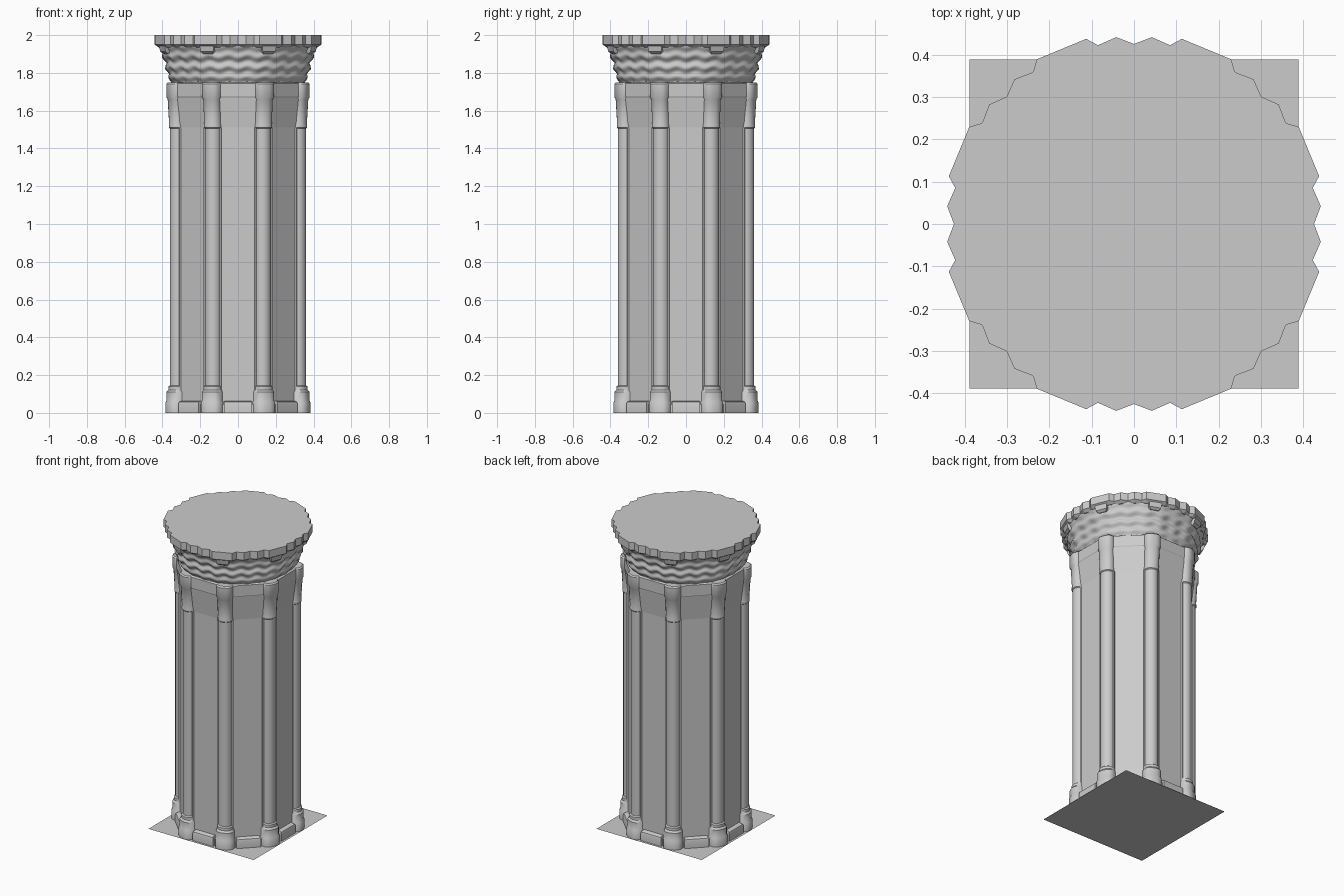
import bpy, bmesh, math

if "Cube" in bpy.data.objects:
    bpy.data.objects.remove(bpy.data.objects["Cube"])

stone = bpy.data.materials.new("grey stone")
stone.diffuse_color = (0.6, 0.6, 0.6, 1)
stone.use_nodes = True
stone.node_tree.nodes["Principled BSDF"].inputs["Base Color"].default_value = stone.diffuse_color
T8 = math.pi / 4


def finish(name, bm, angle=35):
    bmesh.ops.recalc_face_normals(bm, faces=bm.faces)
    me = bpy.data.meshes.new(name)
    bm.to_mesh(me)
    bm.free()
    me.materials.append(stone)
    ob = bpy.data.objects.new(name, me)
    bpy.context.collection.objects.link(ob)
    bpy.context.view_layer.objects.active = ob
    ob.select_set(True)
    bpy.ops.object.shade_smooth_by_angle(angle=math.radians(angle))
    ob.select_set(False)
    return ob


def loft(bm, rings):
    """Skin a stack of equal-length rings and close both ends."""
    vs = [[bm.verts.new(p) for p in r] for r in rings]
    n = len(vs[0])
    for a, b in zip(vs, vs[1:]):
        for i in range(n):
            j = (i + 1) % n
            bm.faces.new((a[i], a[j], b[j], b[i]))
    bm.faces.new(vs[0][::-1])
    bm.faces.new(vs[-1])


def place(radial, tangent, z, ang):
    """Point at a radial / tangential offset along a direction."""
    c, s = math.cos(ang), math.sin(ang)
    return (radial * c - tangent * s, radial * s + tangent * c, z)


def octagon(apothem, z):
    r = apothem / math.cos(T8 / 2)
    return [place(r, 0, z, T8 * (k + 0.5)) for k in range(8)]


def round_section(centre, radius, power, z, ang, n=16):
    """Circle (power 1) or rounded square (power below 1)."""
    pts = []
    for i in range(n):
        t = 2 * math.pi * (i + 0.5) / n
        c, s = math.cos(t), math.sin(t)
        pts.append(place(centre + radius * math.copysign(abs(c) ** power, c),
                         radius * math.copysign(abs(s) ** power, s), z, ang))
    return pts


def box_section(inner, outer, half, z, ang):
    return [place(inner, -half, z, ang), place(outer, -half, z, ang),
            place(outer, half, z, ang), place(inner, half, z, ang)]


# octagonal shaft with low plinth, flared neck and band
bm = bmesh.new()
core = [(0.355, 0), (0.355, 0.045), (0.34, 0.058), (0.34, 1.51),
        (0.357, 1.67), (0.36, 1.675), (0.36, 1.745), (0.352, 1.75)]
loft(bm, [octagon(a, z) for a, z in core])
finish("shaft", bm, 5)

# corner colonnettes with stepped bases and capitals: centre, radius, power, z
profile = [(0.347, 0.061, 0.75, 0), (0.347, 0.061, 0.75, 0.055), (0.347, 0.056, 0.75, 0.063),
           (0.347, 0.056, 0.75, 0.11), (0.345, 0.049, 0.85, 0.122), (0.345, 0.049, 0.85, 0.14),
           (0.343, 0.044, 1, 0.146), (0.343, 0.044, 1, 1.505), (0.344, 0.048, 0.9, 1.51),
           (0.344, 0.048, 0.9, 1.525), (0.344, 0.046, 0.85, 1.532), (0.348, 0.049, 0.8, 1.66),
           (0.351, 0.052, 0.7, 1.672), (0.351, 0.052, 0.7, 1.742), (0.348, 0.047, 0.7, 1.75)]
bm = bmesh.new()
for k in range(8):
    loft(bm, [round_section(c, r, p, z, T8 * (k + 0.5)) for c, r, p, z in profile])
finish("colonnettes", bm)

# thin fillets beside each colonnette
bm = bmesh.new()
for k in range(8):
    loft(bm, [box_section(0.3, 0.356, 0.05, z, T8 * (k + 0.5)) for z in (0.05, 1.51)])
finish("colonnette_fillets", bm)

# rounded plinth blocks on each face
bm = bmesh.new()
for k in range(8):
    loft(bm, [box_section(0.3, a, h, z, T8 * k) for a, h, z in
              ((0.372, 0.075, 0), (0.372, 0.075, 0.045), (0.368, 0.073, 0.057), (0.358, 0.07, 0.063))])
finish("plinth_blocks", bm)

# scalloped top slab
half = [(0.0, 0.425), (0.042, 0.441), (0.085, 0.422), (0.113, 0.437)]
side = half[:0:-1] + [(-x, y) for x, y in half]


def slab_ring(scale, z):
    return [place(y * scale, -x * scale, z, T8 * k) for k in range(8) for x, y in side]


bm = bmesh.new()
loft(bm, [slab_ring(0.95, 1.935), slab_ring(1, 1.95), slab_ring(1, 2.0)])
finish("top_slab", bm, 20)

# hanging corner tabs under the slab
bm = bmesh.new()
for k in range(8):
    loft(bm, [box_section(0.36, r, h, z, T8 * (k + 0.5)) for r, h, z in
              ((0.415, 0.025, 1.9), (0.43, 0.036, 1.912), (0.44, 0.042, 1.955))])
finish("corner_tabs", bm)

# carved capital: flaring bell with rippled leaf bands
bell = [(1.75, 0.352), (1.78, 0.370), (1.82, 0.380), (1.87, 0.392), (1.91, 0.408), (1.95, 0.422)]


def bell_radius(z):
    for (z0, r0), (z1, r1) in zip(bell, bell[1:]):
        if z <= z1 + 1e-6:
            return r0 + (r1 - r0) * (z - z0) / (z1 - z0)


SEG, ROWS = 144, 24
bm = bmesh.new()
rings = []
for j in range(ROWS + 1):
    z = 1.745 + 0.2 * j / ROWS
    fade = math.sin(math.pi * j / ROWS) ** 0.5 if 0 < j < ROWS else 0
    ring = []
    for i in range(SEG):
        t = 2 * math.pi * i / SEG
        lobe = math.cos(24 * t)
        wave = math.sin(2 * math.pi * (z - 1.757) / 0.058 + 0.9 * lobe)
        r = bell_radius(max(z, 1.75)) + fade * (0.008 * wave + 0.004 * lobe - 0.006 * math.cos(8 * t))
        ring.append((r * math.cos(t), r * math.sin(t), z))
    rings.append(ring)
loft(bm, rings)
finish("carved_capital", bm, 50)

# flat square sheet under the column
bm = bmesh.new()
bm.faces.new([bm.verts.new((x, y, 0)) for x, y in
              ((-0.388, -0.388), (0.388, -0.388), (0.388, 0.388), (-0.388, 0.388))])
finish("base_sheet", bm)
